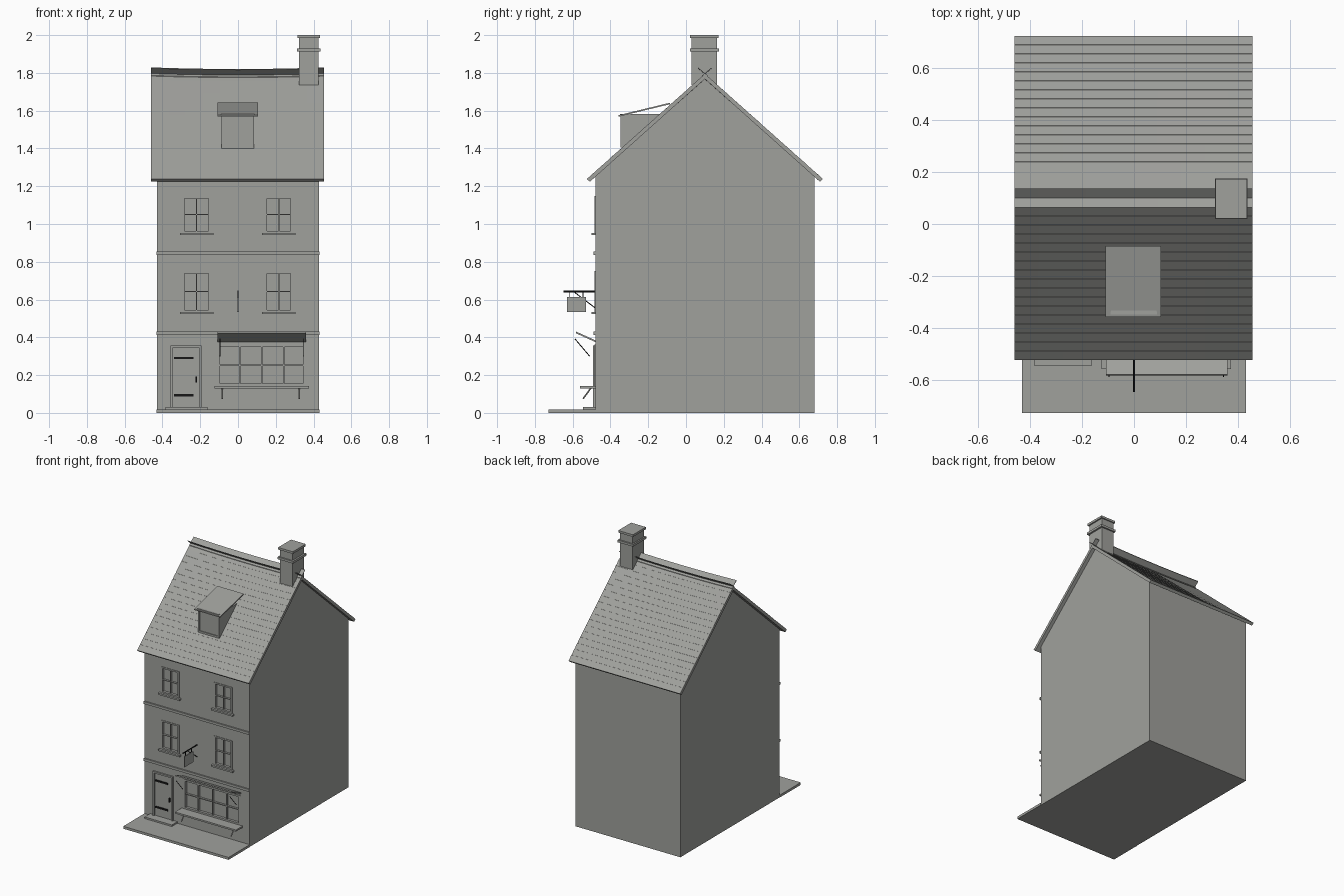
import bpy, bmesh, math
from mathutils import Vector

if "Cube" in bpy.data.objects:
    bpy.data.objects.remove(bpy.data.objects["Cube"])


def material(name, r, g, b):
    m = bpy.data.materials.new(name)
    m.diffuse_color = (r, g, b, 1)
    m.use_nodes = True
    m.node_tree.nodes["Principled BSDF"].inputs["Base Color"].default_value = m.diffuse_color
    return m


GREY = material("stone_grey", 0.35, 0.355, 0.335)
IRON = material("black_iron", 0.008, 0.008, 0.008)
FRONT, RIDGE_Y, RIDGE_Z, EAVE_Z, RUN = -0.48, 0.10, 1.795, 1.238, 0.625
SLOPE = (RIDGE_Z - EAVE_Z) / RUN


def finish(name, bm, mat):
    bmesh.ops.recalc_face_normals(bm, faces=bm.faces)
    me = bpy.data.meshes.new(name)
    bm.to_mesh(me)
    bm.free()
    me.materials.append(mat)
    ob = bpy.data.objects.new(name, me)
    bpy.context.collection.objects.link(ob)
    return ob


def add_box(bm, x0, x1, y0, y1, z0, z1):
    vs = [bm.verts.new((x, y, z)) for x in (x0, x1) for y in (y0, y1) for z in (z0, z1)]
    for f in ((0, 1, 3, 2), (4, 6, 7, 5), (0, 4, 5, 1), (2, 3, 7, 6), (0, 2, 6, 4), (1, 5, 7, 3)):
        bm.faces.new([vs[i] for i in f])


def boxes(name, dims, mat=GREY):
    bm = bmesh.new()
    for d in dims:
        add_box(bm, *d)
    return finish(name, bm, mat)


def loft(name, profile, xs, sag=0.0, mat=GREY):
    """Sweep a closed (y, z) profile along x; the middle sags, more so higher up."""
    bm = bmesh.new()
    rings = []
    for x in xs:
        k = sag * (1 - (x / 0.46) ** 2)
        rings.append([bm.verts.new((x, y, z - k * max(0, (z - EAVE_Z) / (RIDGE_Z - EAVE_Z))))
                      for y, z in profile])
    n = len(profile)
    for a, b in zip(rings, rings[1:]):
        for i in range(n):
            j = (i + 1) % n
            bm.faces.new((a[i], a[j], b[j], b[i]))
    bm.faces.new(rings[0])
    bm.faces.new(rings[-1])
    return finish(name, bm, mat)


def rod(name, a, b, r=0.0025, mat=IRON):
    a, b = Vector(a), Vector(b)
    bm = bmesh.new()
    bmesh.ops.create_cone(bm, cap_ends=True, segments=6, radius1=r, radius2=r, depth=(b - a).length)
    ob = finish(name, bm, mat)
    ob.location = (a + b) / 2
    ob.rotation_euler = (b - a).to_track_quat('Z', 'Y').to_euler()
    return ob


openings = []


def window(name, x0, x1, z0, z1, y, cols, rows, w=0.011, bar=0.005):
    """Frame and glazing bars in the wall plane y, with the glass set back in a cut opening."""
    openings.append((x0 + w / 2, x1 - w / 2, y - 0.05, y + 0.02, z0 + w / 2, z1 - w / 2))
    f, b = y - 0.004, y + 0.015
    d = [(x0, x0 + w, f, b, z0, z1), (x1 - w, x1, f, b, z0, z1),
         (x0 + w, x1 - w, f, b, z0, z0 + w), (x0 + w, x1 - w, f, b, z1 - w, z1)]
    for i in range(1, cols):
        x = x0 + (x1 - x0) * i / cols
        d.append((x - bar / 2, x + bar / 2, y, b, z0 + w, z1 - w))
    for i in range(1, rows):
        z = z0 + (z1 - z0) * i / rows
        d.append((x0 + w, x1 - w, y + 0.0005, b, z - bar / 2, z + bar / 2))
    return boxes(name, d)


# House body with gables
wall_top = lambda y: RIDGE_Z - SLOPE * abs(y - RIDGE_Y) - 0.025
walls = loft("house_walls", [(FRONT, 0), (0.68, 0), (0.68, wall_top(0.68)),
                             (RIDGE_Y, wall_top(RIDGE_Y)), (FRONT, wall_top(FRONT))], (-0.43, 0.43))

# Pavement, doorstep and string courses
boxes("pavement", [(-0.432, 0.432, -0.728, FRONT, 0, 0.018)])
boxes("doorstep", [(-0.385, -0.162, -0.545, FRONT, 0.018, 0.03)])
boxes("string_courses", [(-0.432, 0.432, FRONT - 0.01, FRONT, z, z + 0.018) for z in (0.413, 0.836)])

# Roof slopes with fine tile courses, sagging in the middle
xs = [-0.46 + 0.9165 * i / 10 for i in range(11)]
COURSES = 18
for side, name in ((-1, "roof_front"), (1, "roof_back")):
    prof = []
    for i in range(COURSES):
        for t, out in ((i / COURSES, 0.0012), ((i + 1) / COURSES, 0.0)):
            prof.append((RIDGE_Y + side * (RUN * t + (out if i else 0)), RIDGE_Z - SLOPE * RUN * t))
    prof += [(RIDGE_Y + side * (RUN - 0.016), EAVE_Z - 0.014), (RIDGE_Y, RIDGE_Z - 0.027)]
    loft(name, prof, xs, 0.008)

# Crossing ridge boards
for side, name in ((-1, "ridge_board_front"), (1, "ridge_board_back")):
    pts = [(0.014, -0.012), (-0.036, 0.03)]
    prof = [(RIDGE_Y + side * d, RIDGE_Z + h) for d, h in pts]
    prof += [(y, z + 0.004) for y, z in reversed(prof)]
    loft(name, prof, xs, 0.008)

# Chimney with bands
boxes("chimney", [(0.322, 0.425, 0.03, 0.165, 1.735, 1.988),
                  (0.312, 0.438, 0.02, 0.176, 1.913, 1.93),
                  (0.314, 0.435, 0.022, 0.173, 1.984, 2.0)])

# Dormer: cheeks, sloping lid and window
dormer = loft("dormer_body", [(-0.34, 1.39), (-0.34, 1.582), (-0.13, 1.582)], (-0.088, 0.086))
loft("dormer_roof", [(-0.358, 1.568), (-0.085, 1.634), (-0.085, 1.642), (-0.358, 1.576)],
     (-0.109, 0.105))
boxes("dormer_frame", [(-0.088, -0.074, -0.346, -0.338, 1.405, 1.57),
                       (0.072, 0.086, -0.346, -0.338, 1.405, 1.57),
                       (-0.074, 0.072, -0.346, -0.338, 1.405, 1.418),
                       (-0.09, 0.088, -0.35, -0.338, 1.568, 1.582)])

# Upper windows and sills
for side, xa in (("left", -0.293), ("right", 0.142)):
    for floor, z0, z1 in (("first_floor", 0.535, 0.75), ("second_floor", 0.953, 1.147)):
        window(f"{floor}_window_{side}", xa, xa + 0.148, z0, z1, FRONT, 2, 2)
        boxes(f"{floor}_sill_{side}",
              [(xa - 0.014, xa + 0.162, FRONT - 0.02, FRONT, z0 - 0.012, z0)])

# Door with frame, strap hinges and handle
boxes("door", [(-0.345, -0.205, FRONT - 0.002, FRONT, 0.03, 0.345)])
boxes("door_frame", [(-0.358, -0.343, FRONT - 0.012, FRONT, 0.03, 0.345),
                     (-0.207, -0.192, FRONT - 0.012, FRONT, 0.03, 0.345),
                     (-0.358, -0.192, FRONT - 0.012, FRONT, 0.345, 0.357)])
boxes("door_hinges", [(-0.34, -0.236, FRONT - 0.007, FRONT, z, z + 0.013) for z in (0.088, 0.284)], IRON)
boxes("door_handle", [(-0.224, -0.216, FRONT - 0.013, FRONT, 0.162, 0.192)], IRON)

# Shop window, counter and raised shutter
window("shop_window", -0.108, 0.358, 0.143, 0.362, FRONT, 4, 2, 0.013, 0.007)
boxes("shop_counter", [(-0.125, 0.375, -0.56, FRONT, 0.13, 0.142)])
loft("raised_shutter", [(-0.478, 0.374), (-0.584, 0.422), (-0.581, 0.43), (-0.475, 0.382)],
     (-0.108, 0.36))
for side, xb, xp in (("left", -0.083, -0.096), ("right", 0.325, 0.345)):
    rod(f"counter_bracket_{side}", (xb, -0.545, 0.075), (xb, -0.503, 0.132), 0.004, GREY)
    rod(f"shutter_prop_{side}", (xp, -0.588, 0.392), (xp, -0.51, 0.3))

# Cut the window openings out of the front wall
cutter = boxes("window_cutter", openings)
cutter.hide_render = True
cutter.hide_viewport = True
cut = walls.modifiers.new("window_openings", 'BOOLEAN')
cut.operation = 'DIFFERENCE'
cut.solver = 'EXACT'
cut.object = cutter

# Hanging sign
rod("sign_pole", (0, -0.648, 0.643), (0, FRONT, 0.643), 0.0045)
rod("sign_brace", (0, -0.592, 0.64), (0, FRONT, 0.555))
for i, y in enumerate((-0.615, -0.545)):
    rod(f"sign_hanger_{i + 1}", (0, y, 0.612), (0, y, 0.643), 0.002)
boxes("sign_board", [(-0.004, 0.004, -0.63, -0.53, 0.535, 0.614)])
